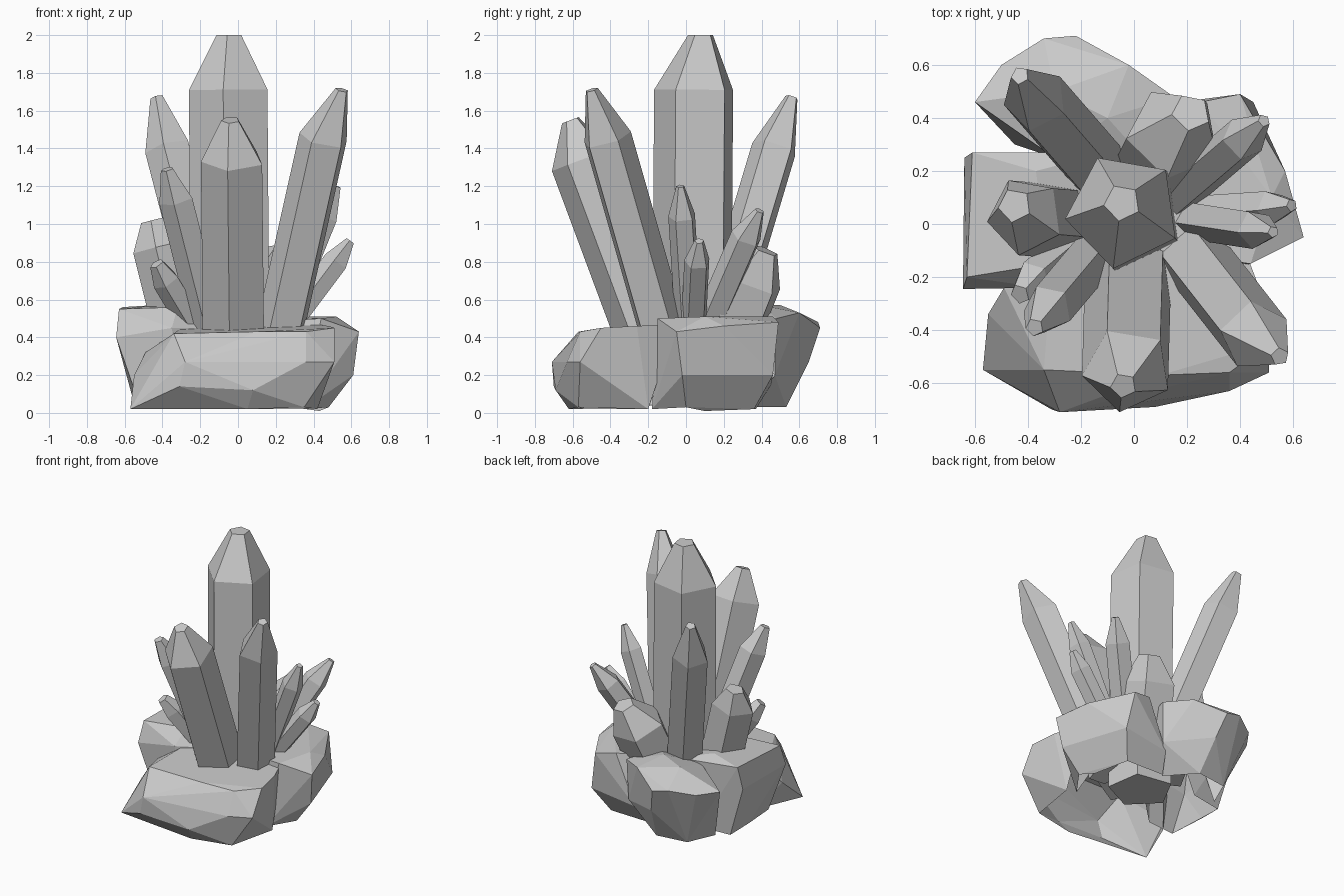
import bpy
import bmesh
import math
from mathutils import Vector

default_cube = bpy.data.objects.get("Cube")
if default_cube:
    bpy.data.objects.remove(default_cube, do_unlink=True)

# One grey stone colour for everything
stone = bpy.data.materials.new("stone_grey")
stone.use_nodes = True
stone_colour = (0.6, 0.6, 0.6, 1)
stone.diffuse_color = stone_colour
shader = next(n for n in stone.node_tree.nodes if n.type == 'BSDF_PRINCIPLED')
shader.inputs["Base Color"].default_value = stone_colour


def finish(name, bm):
    """Turn the bmesh into a flat shaded object."""
    mesh = bpy.data.meshes.new(name)
    bm.to_mesh(mesh)
    bm.free()
    mesh.materials.append(stone)
    obj = bpy.data.objects.new(name, mesh)
    bpy.context.collection.objects.link(obj)


def crystal(name, base, shoulder, tip, radius, tip_radius, phase=-28, sides=5):
    """Leaning prism rooted below its base, narrowing to a small blunt tip."""
    base, shoulder, tip = Vector(base), Vector(shoulder), Vector(tip)
    root = base.lerp(shoulder, -0.2)
    turn = Vector((0, 0, 1)).rotation_difference(shoulder - base)
    bm = bmesh.new()

    def ring(centre, r):
        verts = []
        for i in range(sides):
            angle = math.radians(phase) + math.tau * i / sides
            offset = Vector((r * math.cos(angle), r * math.sin(angle), 0))
            verts.append(bm.verts.new(centre + turn @ offset))
        return verts

    rings = [ring(root, radius), ring(shoulder, radius), ring(tip, tip_radius)]
    for low, high in zip(rings, rings[1:]):
        for i in range(sides):
            j = (i + 1) % sides
            bm.faces.new((low[i], low[j], high[j], high[i]))
    bm.faces.new(rings[-1])
    bm.faces.new(rings[0][::-1])
    bmesh.ops.recalc_face_normals(bm, faces=bm.faces)
    finish(name, bm)


def rock(name, corners):
    """Faceted boulder: a convex hull, left open underneath and towards the middle."""
    bm = bmesh.new()
    for corner in corners:
        bm.verts.new(corner)
    hull = bmesh.ops.convex_hull(bm, input=bm.verts)
    unused = {g for g in hull["geom_interior"] + hull["geom_unused"]
              if isinstance(g, bmesh.types.BMVert)}
    bmesh.ops.delete(bm, geom=list(unused), context='VERTS')
    bmesh.ops.recalc_face_normals(bm, faces=bm.faces)
    bmesh.ops.dissolve_limit(bm, angle_limit=math.radians(6),
                             verts=bm.verts, edges=bm.edges)
    bm.normal_update()

    def is_hidden(face):
        normal, centre = face.normal, face.calc_center_median()
        inward = normal.xy.dot(centre.xy) < -0.05
        return normal.z < -0.92 or (inward and normal.z < 0.3)

    hidden = [face for face in bm.faces if is_hidden(face)]
    bmesh.ops.delete(bm, geom=hidden, context='FACES')
    finish(name, bm)


# Large crystals
crystal("main_crystal", (-.03, .04, .35), (-.04, .05, 1.71), (-.045, .08, 2), .222, .07)
crystal("front_crystal", (-.015, -.2, .4), (-.025, -.55, 1.34), (-.04, -.61, 1.55), .173, .05)
crystal("front_left_crystal", (.22, -.12, .4), (.455, -.42, 1.45), (.55, -.5, 1.71),
        .135, .035, phase=-46)
crystal("back_right_crystal", (-.11, .17, .4), (-.37, .47, 1.4), (-.43, .56, 1.67), .125, .035)

# Medium and small crystals
crystal("right_stub_crystal", (-.29, .02, .4), (-.41, .03, .88), (-.45, .07, 1.02), .15, .065)
crystal("front_right_crystal", (-.14, -.1, .4), (-.325, -.32, 1.13), (-.375, -.39, 1.29), .095, .035)
crystal("front_right_sprout", (-.2, -.06, .4), (-.38, -.21, .7), (-.43, -.265, .79), .075, .04)
crystal("left_tall_sprout", (.2, .02, .4), (.46, -.02, 1.04), (.525, -.03, 1.2), .075, .022)
crystal("left_short_sprout", (.22, .04, .4), (.52, .06, .8), (.595, .07, .91), .07, .025)
crystal("back_left_sprout", (.14, .09, .4), (.41, .32, .93), (.49, .39, 1.07), .085, .025)
crystal("back_stub_crystal", (.08, .2, .35), (.15, .34, .7), (.215, .42, .86), .185, .075)

# Ring of boulders around a hollow underside
rock("front_rock", [
    (-.57, -.55, .02), (-.31, -.7, .14), (-.28, -.71, .27), (.08, -.69, .12),
    (.36, -.63, .27), (.51, -.56, .27), (.35, -.57, .03), (-.34, -.55, .42),
    (.1, -.57, .43), (.36, -.56, .43), (.51, -.45, .45), (.48, -.26, .46),
    (-.55, -.34, .2), (-.49, -.24, .32), (-.42, -.2, .02), (.42, -.2, .02),
    (-.3, -.05, .45), (.4, -.05, .47), (.05, -.62, .02)])
rock("right_rock", [
    (-.61, .27, .56), (-.64, .25, .4), (-.645, -.245, .4), (-.63, -.2, .55),
    (-.37, .2, .575), (-.32, -.15, .56), (-.35, -.24, .45), (-.53, .24, .03),
    (-.55, .05, .05), (-.52, -.22, .04), (-.3, .27, .04), (-.1, .27, .5),
    (-.3, -.2, .04), (-.1, -.1, .45)])
rock("left_rock", [
    (.64, -.05, .43), (.57, .2, .46), (.53, .28, .42), (.4, .49, .48),
    (.25, .46, .51), (.44, -.15, .5), (.52, .1, .51), (.61, -.02, .2),
    (.35, -.18, .02), (.48, 0, .03), (.43, .1, .01), (.36, .36, .02),
    (.08, .3, .48), (.1, -.1, .48), (.45, .46, .2), (.06, .37, .02),
    (.1, .45, .15)])
rock("back_rock", [
    (-.6, .46, .45), (-.5, .6, .45), (-.34, .7, .48), (-.22, .71, .45),
    (-.17, .65, .27), (-.5, .39, .27), (-.02, .6, .53), (.15, .48, .5),
    (-.3, .5, .57), (-.1, .4, .57), (-.3, .25, .5), (.08, .2, .5),
    (-.36, .5, .03), (-.13, .53, .03), (.14, .47, .2), (.04, .34, .03),
    (-.45, .3, .03)])
